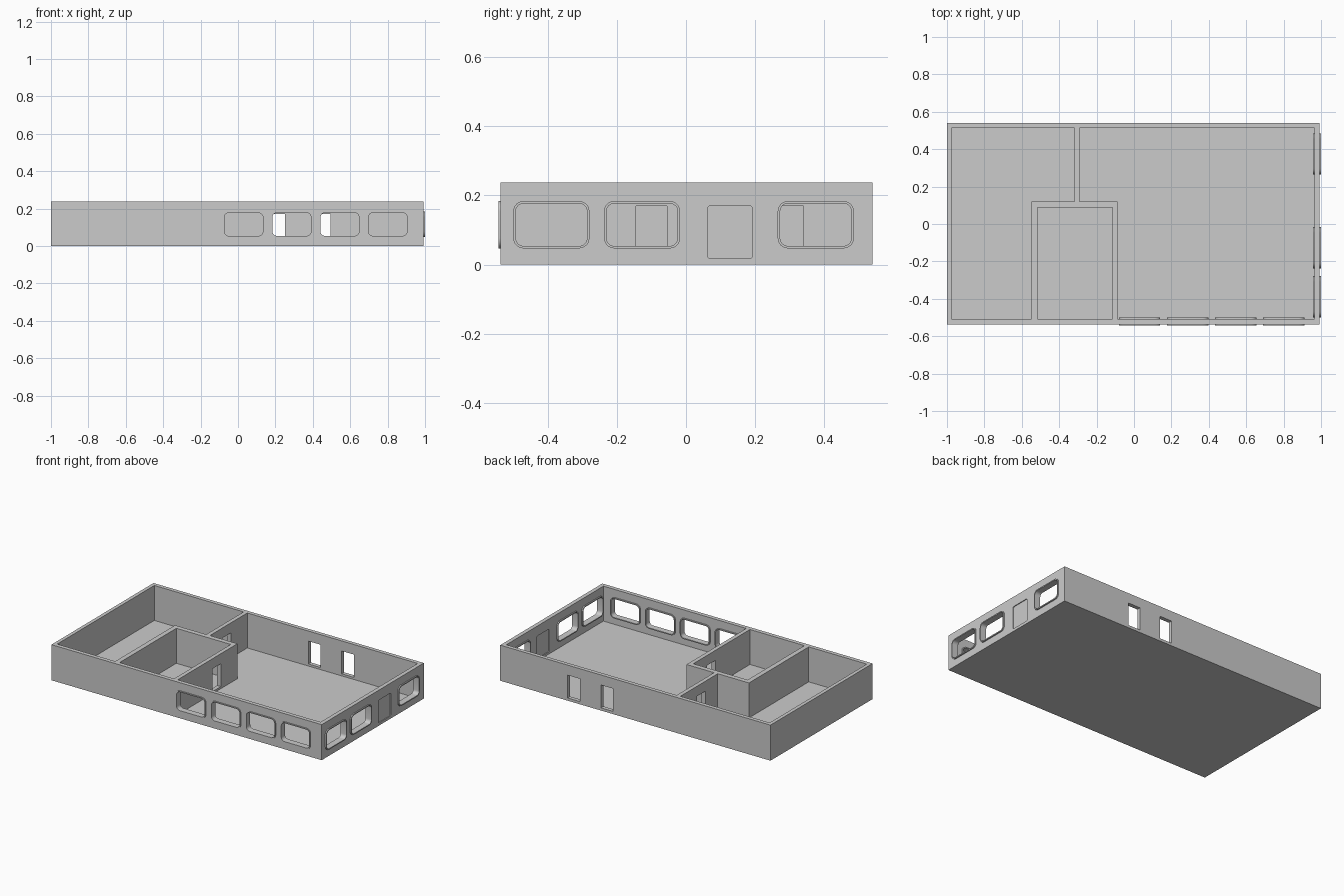
import bpy, bmesh, math

if "Cube" in bpy.data.objects:
    bpy.data.objects.remove(bpy.data.objects["Cube"])

H, FLOOR = 0.237, 0.004
X0, X1, Y0, Y1 = -1.0, 0.992, -0.536, 0.539


def rect(u0, u1, v0, v1, r=0.0, seg=6):
    """Rectangle outline, optionally with rounded corners."""
    if r == 0:
        return [(u0, v0), (u1, v0), (u1, v1), (u0, v1)]
    corners = [(u1 - r, v1 - r), (u0 + r, v1 - r), (u0 + r, v0 + r), (u1 - r, v0 + r)]
    return [(cu + r * math.cos(math.pi / 2 * (q + i / seg)),
             cv + r * math.sin(math.pi / 2 * (q + i / seg)))
            for q, (cu, cv) in enumerate(corners) for i in range(seg + 1)]


def place(axis, u, v, w):
    return {'X': (w, u, v), 'Y': (u, w, v), 'Z': (u, v, w)}[axis]


def finish(name, bm):
    bmesh.ops.recalc_face_normals(bm, faces=bm.faces[:])
    mesh = bpy.data.meshes.new(name)
    bm.to_mesh(mesh)
    bm.free()
    ob = bpy.data.objects.new(name, mesh)
    bpy.context.collection.objects.link(ob)
    return ob


def prism(name, outline, axis, a, b):
    """Outline extruded along an axis from a to b."""
    bm = bmesh.new()
    lo, hi = ([bm.verts.new(place(axis, u, v, w)) for u, v in outline] for w in (a, b))
    bm.faces.new(lo)
    bm.faces.new(hi)
    for i in range(len(lo)):
        j = (i + 1) % len(lo)
        bm.faces.new((lo[i], lo[j], hi[j], hi[i]))
    return finish(name, bm)


def ring(name, outer, inner, axis, a, b):
    """Closed frame between two matching outlines."""
    bm = bmesh.new()
    loops = [[bm.verts.new(place(axis, u, v, w)) for u, v in o]
             for o, w in ((outer, a), (outer, b), (inner, b), (inner, a))]
    n = len(outer)
    for k in range(4):
        p, q = loops[k], loops[(k + 1) % 4]
        for i in range(n):
            j = (i + 1) % n
            bm.faces.new((p[i], p[j], q[j], q[i]))
    return finish(name, bm)


def carve(target, cutter):
    mod = target.modifiers.new("cut", 'BOOLEAN')
    mod.operation, mod.solver, mod.object = 'DIFFERENCE', 'EXACT', cutter
    bpy.context.view_layer.objects.active = target
    bpy.ops.object.modifier_apply(modifier=mod.name)
    bpy.data.objects.remove(cutter)


# Solid block that becomes the floor and walls
walls = prism("walls_and_floor", rect(X0, X1, Y0, Y1), 'Z', 0, H)

# Rooms: left room, main hall, small enclosed room
IB, IT = -0.509, 0.513
rooms = [
    [(-0.976, IB), (-0.548, IB), (-0.548, 0.12), (-0.318, 0.12), (-0.318, IT), (-0.976, IT)],
    [(-0.088, IB), (0.965, IB), (0.965, IT), (-0.291, IT), (-0.291, 0.12), (-0.088, 0.12)],
    rect(-0.516, -0.115, IB, 0.088),
]
for r in rooms:
    carve(walls, prism("room_cutter", r, 'Z', FLOOR, H + 0.1))

# Open doorways in the back wall and the inner walls
DZ0, DZ1 = 0.018, 0.17
for x in (0.16, 0.405):
    carve(walls, prism("door_cutter", rect(x, x + 0.09, DZ0, DZ1), 'Y', 0.48, 0.6))
for y, x in ((-0.145, -0.10), (0.25, -0.305)):
    carve(walls, prism("door_cutter", rect(y, y + 0.09, DZ0, DZ1), 'X', x - 0.03, x + 0.03))

# Closed entrance door, set slightly back in the right wall
entrance = rect(0.062, 0.192, DZ0, DZ1, 0.008, 3)
carve(walls, prism("door_cutter", entrance, 'X', 0.93, 1.03))
prism("entrance_door", entrance, 'X', 0.970, 0.987)

# Rounded windows with frames standing proud on both sides of the wall
W, Z0, Z1, T = 0.22, 0.047, 0.184, 0.007
front = [('Y', -0.08 + 0.257 * i, -0.542, -0.501) for i in range(4)]
right = [('X', y, 0.957, 1.0) for y in (-0.499, -0.237, 0.265)]
for axis, u, a, b in front + right:
    outer = rect(u, u + W, Z0, Z1, 0.03)
    inner = rect(u + T, u + W - T, Z0 + T, Z1 - T, 0.03 - T)
    mid = rect(u + T / 2, u + W - T / 2, Z0 + T / 2, Z1 - T / 2, 0.03 - T / 2)
    carve(walls, prism("window_cutter", mid, axis, a - 0.03, b + 0.03))
    frame = ring("window_frame", outer, inner, axis, a, b)
    bpy.ops.object.select_all(action='DESELECT')
    frame.select_set(True)
    bpy.context.view_layer.objects.active = frame
    bpy.ops.object.shade_smooth_by_angle(angle=math.radians(30))
